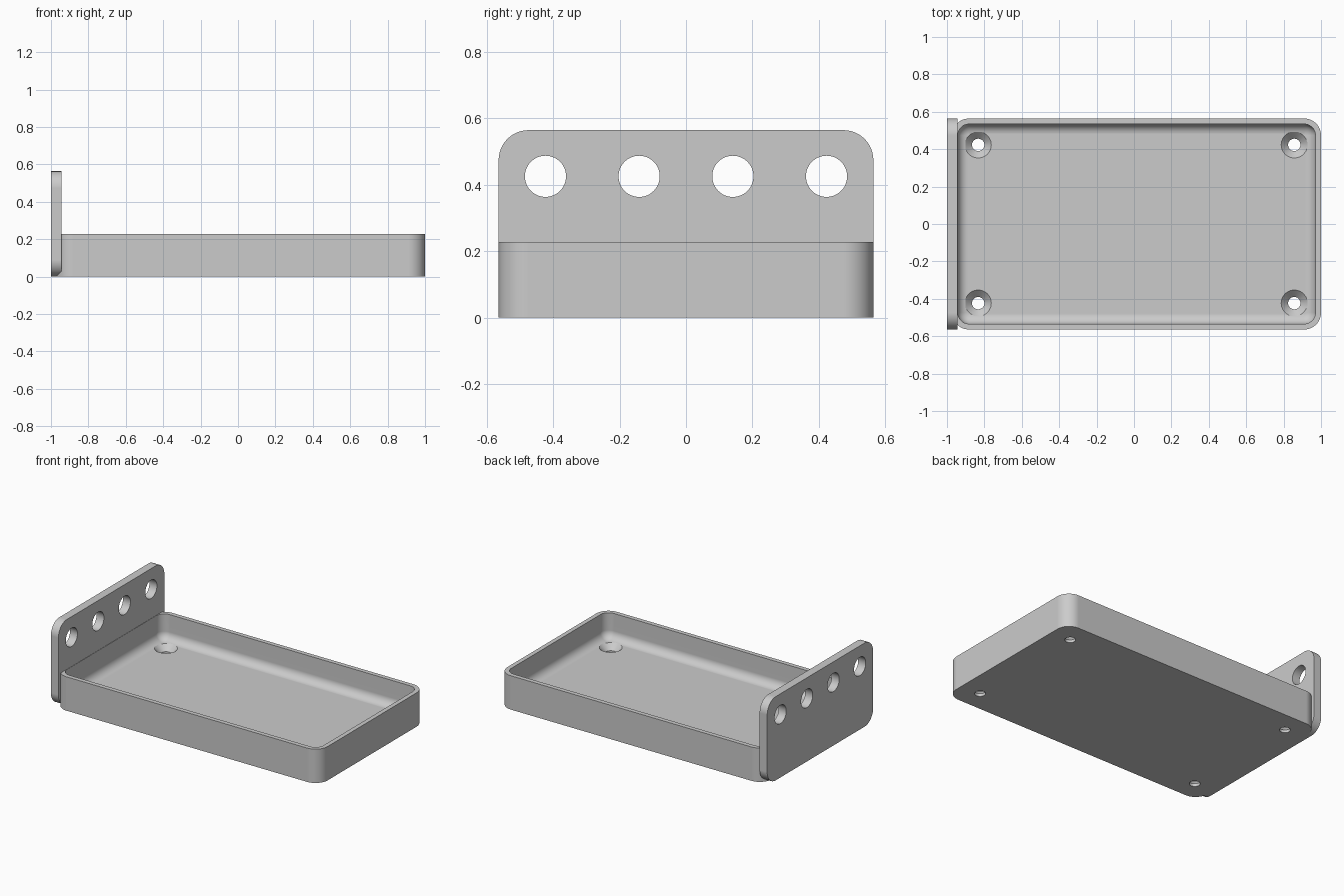
import bpy
import bmesh
from math import sin, cos, pi
from mathutils import Vector

if "Cube" in bpy.data.objects:
    bpy.data.objects.remove(bpy.data.objects["Cube"], do_unlink=True)

# Single grey finish
grey = bpy.data.materials.new("plain_grey")
grey.use_nodes = True
colour = (0.6, 0.6, 0.6, 1)
grey.diffuse_color = colour
grey.node_tree.nodes["Principled BSDF"].inputs["Base Color"].default_value = colour


def rounded_rect(half_w, half_h, r, steps=12):
    """Counter-clockwise outline with rounded corners."""
    corners = [(1, 1), (-1, 1), (-1, -1), (1, -1)]
    return [(sx * (half_w - r) + r * cos((q + i / steps) * pi / 2),
             sy * (half_h - r) + r * sin((q + i / steps) * pi / 2))
            for q, (sx, sy) in enumerate(corners) for i in range(steps + 1)]


def circle(r, steps=48):
    return [(r * cos(2 * pi * i / steps), r * sin(2 * pi * i / steps)) for i in range(steps)]


def loft(bm, rings):
    """Skin a list of equal-length point rings and cap both ends."""
    rows = [[bm.verts.new(p) for p in ring] for ring in rings]
    for low, high in zip(rows, rows[1:]):
        for i in range(len(low)):
            j = (i + 1) % len(low)
            bm.faces.new((low[i], low[j], high[j], high[i]))
    bm.faces.new(rows[0][::-1])
    bm.faces.new(rows[-1])


def make_object(name, bm):
    bmesh.ops.recalc_face_normals(bm, faces=bm.faces)
    mesh = bpy.data.meshes.new(name)
    bm.to_mesh(mesh)
    bm.free()
    mesh.materials.append(grey)
    obj = bpy.data.objects.new(name, mesh)
    bpy.context.collection.objects.link(obj)
    return obj


def drill_and_finish(obj, cutter):
    """Cut the holes, then shade curved faces smooth and flat faces flat."""
    bpy.ops.object.select_all(action="DESELECT")
    obj.select_set(True)
    bpy.context.view_layer.objects.active = obj
    cut = obj.modifiers.new("holes", "BOOLEAN")
    cut.object = cutter
    cut.operation = "DIFFERENCE"
    cut.solver = "EXACT"
    bpy.ops.object.modifier_apply(modifier=cut.name)
    bpy.data.objects.remove(cutter, do_unlink=True)
    bpy.ops.object.shade_smooth_by_angle(angle=pi / 6)
    normals = obj.modifiers.new("clean_normals", "WEIGHTED_NORMAL")
    normals.keep_sharp = True


# Shared dimensions
HALF_DEPTH = 0.564
CORNER = 0.09
PLATE = 0.056
WALL = 0.03
FLOOR = 0.056
RIM = 0.228
FILLET = 0.055

# Tray: outer wall, rim, inner wall and rounded foot down to the floor
TRAY_X, TRAY_HALF = 0.014, 0.986


def tray_ring(inset, z):
    outline = rounded_rect(TRAY_HALF - inset, HALF_DEPTH - inset, CORNER - inset)
    return [Vector((TRAY_X + x, y, z)) for x, y in outline]


rings = [tray_ring(0, 0), tray_ring(0, RIM), tray_ring(WALL, RIM)]
for k in range(11):
    a = k / 10 * pi / 2
    rings.append(tray_ring(WALL + FILLET * (1 - cos(a)), FLOOR + FILLET * (1 - sin(a))))
bm = bmesh.new()
loft(bm, rings)
tray = make_object("tray", bm)

# Countersunk screw holes in the tray floor
bm = bmesh.new()
profile = [(0.033, -0.02), (0.033, 0.019), (0.07, FLOOR), (0.072, FLOOR + 0.002)]
for sx in (-1, 1):
    for sy in (-1, 1):
        centre = Vector((0.012 + sx * 0.845, sy * 0.423, 0))
        loft(bm, [[centre + Vector((x, y, z)) for x, y in circle(r)] for r, z in profile])
drill_and_finish(tray, make_object("screw_hole_cutter", bm))

# Upright end plate with rounded corners
HALF_HEIGHT = 0.282
bm = bmesh.new()
loft(bm, [[Vector((x, y, HALF_HEIGHT + z))
           for y, z in rounded_rect(HALF_DEPTH, HALF_HEIGHT, CORNER)]
          for x in (-1, -1 + PLATE)])
end_plate = make_object("end_plate", bm)

# Row of four round holes along the top of the plate
bm = bmesh.new()
for i in range(4):
    y0 = (i - 1.5) * 0.282
    loft(bm, [[Vector((x, y0 + y, 0.425 + z)) for y, z in circle(0.062)]
              for x in (-1.05, -0.9)])
drill_and_finish(end_plate, make_object("plate_hole_cutter", bm))
